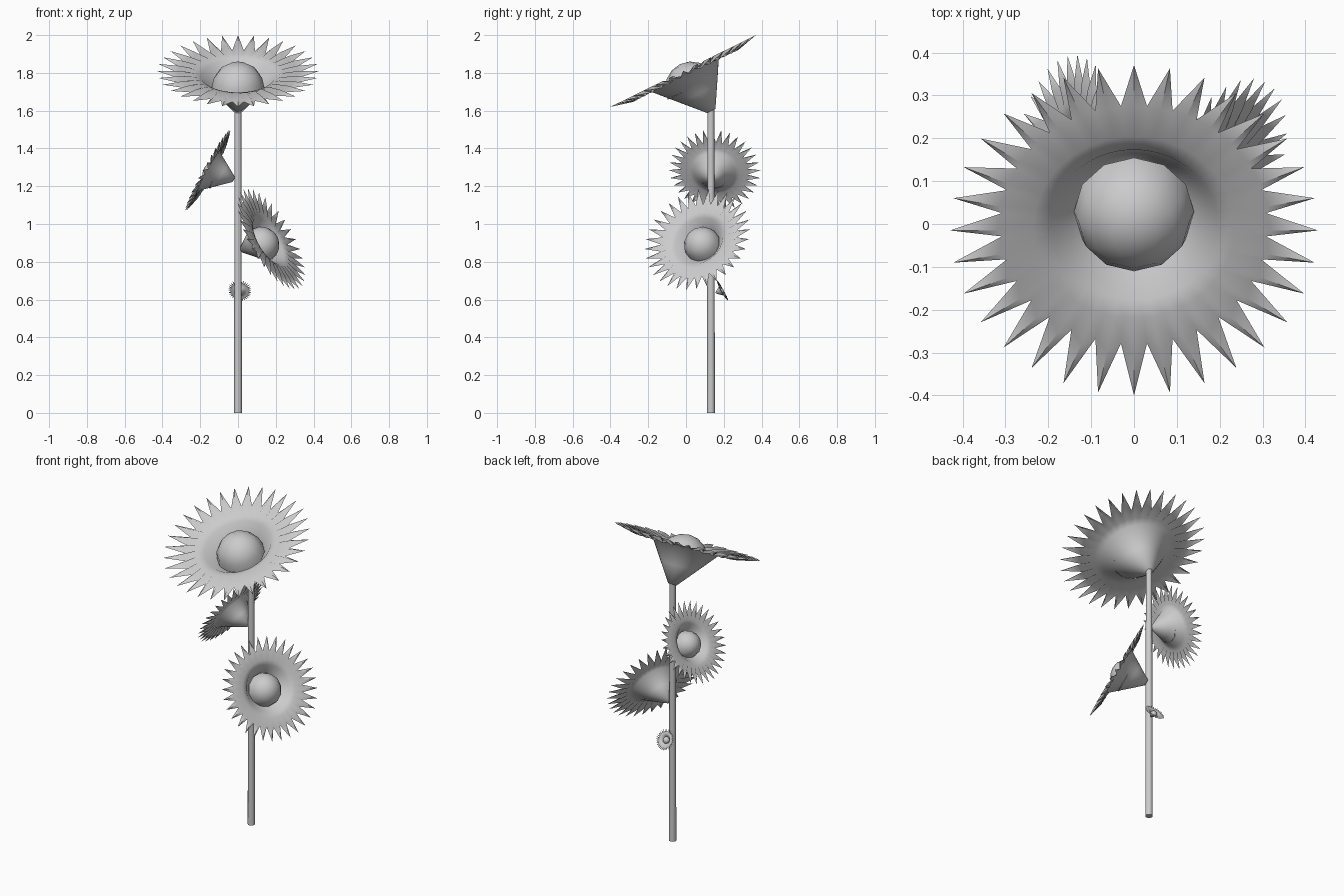
import bpy, bmesh
from math import sin, cos, pi, radians
from mathutils import Vector, Matrix

if "Cube" in bpy.data.objects:
    bpy.data.objects.remove(bpy.data.objects["Cube"])

PETALS = 32


def finish(name, bm, mat=None, angle=60):
    me = bpy.data.meshes.new(name)
    bm.to_mesh(me)
    bm.free()
    ob = bpy.data.objects.new(name, me)
    bpy.context.collection.objects.link(ob)
    if mat:
        me.transform(mat)
    bpy.ops.object.select_all(action='DESELECT')
    ob.select_set(True)
    bpy.context.view_layer.objects.active = ob
    bpy.ops.object.shade_smooth_by_angle(angle=radians(angle))
    return ob


def bridge(bm, a, b):
    n = len(a)
    for i in range(n):
        j = (i + 1) % n
        bm.faces.new((a[i], a[j], b[j], b[i]))


# Local flower frame: x points up the disc, z is the facing direction
def frame(centre, normal, scale):
    n = Vector(normal).normalized()
    up = (Vector((0, 0, 1)) - n * n.z).normalized()
    side = n.cross(up)
    m = Matrix((up, side, n)).transposed().to_4x4()
    return Matrix.Translation(centre) @ m @ Matrix.Scale(scale, 4)


def flower(name, centre, normal, scale):
    mat = frame(centre, normal, scale)
    # cup and pleated petals: (tip radius, tip height, valley radius, valley height, shift)
    rings = [(0.025, -0.255, 0.025, -0.255, 0.04),
             (0.11, -0.143, 0.11, -0.143, 0.02),
             (0.195, -0.03, 0.195, -0.03, 0.0),
             (0.235, -0.013, 0.235, -0.02, 0.0),
             (0.32, 0.0, 0.31, -0.03, 0.0),
             (0.43, 0.0, None, None, 0.0)]
    bm = bmesh.new()
    count = PETALS * 2
    prev = None
    for rt, zt, rv, zv, sh in rings[:-1]:
        ring = []
        for i in range(count):
            a = 2 * pi * i / count
            r, z = (rt, zt) if i % 2 == 0 else (rv, zv)
            ring.append(bm.verts.new((sh + r * cos(a), r * sin(a), z)))
        if prev:
            bridge(bm, prev, ring)
        else:
            bm.faces.new(ring[::-1])
        prev = ring
    # pointed petal tips, folded along the ridge
    rt, zt = rings[-1][:2]
    for i in range(0, count, 2):
        a = 2 * pi * i / count
        tip = bm.verts.new((rt * cos(a), rt * sin(a), zt))
        bm.faces.new((prev[i - 1], tip, prev[i]))
        bm.faces.new((prev[i], tip, prev[(i + 1) % count]))
    bmesh.ops.recalc_face_normals(bm, faces=bm.faces)
    finish(name + "_petals", bm, mat, 80)

    # seed dome resting in the cup
    bm = bmesh.new()
    prev = None
    for k in range(4):
        t = k * pi / 8
        ring = [bm.verts.new((0.14 * cos(t) * cos(2 * pi * i / 12),
                              0.14 * cos(t) * sin(2 * pi * i / 12),
                              -0.10 + 0.14 * sin(t))) for i in range(12)]
        if prev:
            bridge(bm, prev, ring)
        prev = ring
    top = bm.verts.new((0, 0, 0.04))
    for i in range(12):
        bm.faces.new((prev[i], prev[(i + 1) % 12], top))
    finish(name + "_seed_dome", bm, mat)


# Stem
bm = bmesh.new()
bmesh.ops.create_cone(bm, cap_ends=True, segments=12, radius1=0.021,
                      radius2=0.018, depth=1.61)
finish("stem", bm, Matrix.Translation((0, 0.132, 0.805)), 40)

# Flower heads
flower("top_flower", (0, -0.015, 1.81), (0, -0.442, 0.897), 1.0)
flower("left_flower", (-0.16, 0.152, 1.285), (-0.87, 0.1, 0.48), 0.57)
flower("right_flower", (0.177, 0.06, 0.92), (0.80, -0.38, 0.455), 0.705)
flower("small_flower", (0.01, 0.194, 0.648), (0.1, 0.87, 0.48), 0.15)
